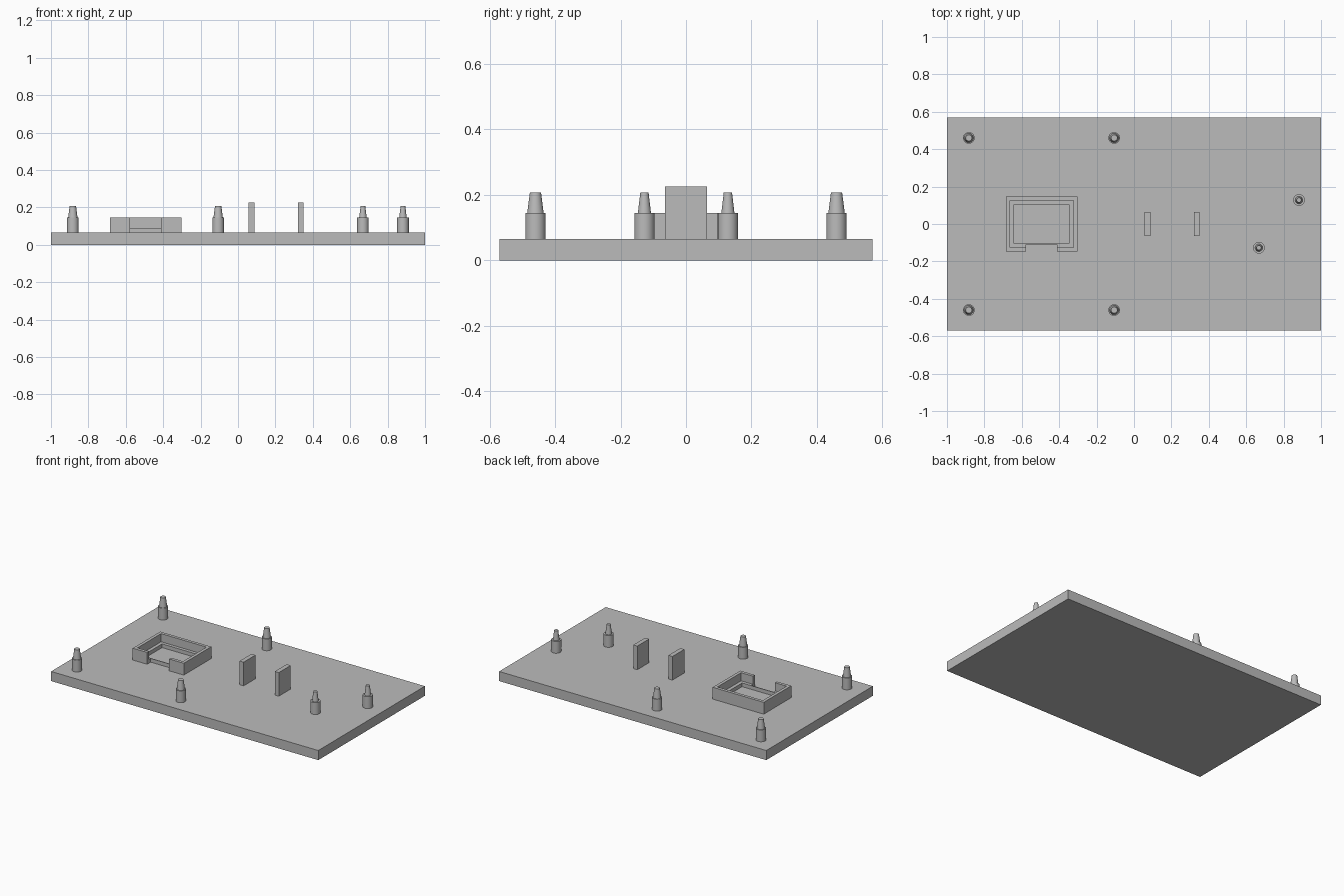
import bpy
import bmesh
from math import cos, sin, tau, radians

cube = bpy.data.objects.get("Cube")
if cube:
    bpy.data.objects.remove(cube, do_unlink=True)

# Single flat grey
grey = bpy.data.materials.new("plain_grey")
grey.use_nodes = True
COLOUR = (0.5, 0.5, 0.5, 1)
grey.diffuse_color = COLOUR
grey.node_tree.nodes["Principled BSDF"].inputs["Base Color"].default_value = COLOUR

PLATE_TOP = 0.065
RIM_TOP = 0.145


def finish(name, bm):
    bmesh.ops.recalc_face_normals(bm, faces=bm.faces)
    mesh = bpy.data.meshes.new(name)
    bm.to_mesh(mesh)
    bm.free()
    mesh.materials.append(grey)
    obj = bpy.data.objects.new(name, mesh)
    bpy.context.collection.objects.link(obj)
    return obj


def box(name, x, y, z):
    """Box from (min, max) pairs on each axis."""
    bm = bmesh.new()
    bmesh.ops.create_cube(bm, size=1)
    for v in bm.verts:
        v.co = [lo + (c + 0.5) * (hi - lo) for c, (lo, hi) in zip(v.co, (x, y, z))]
    return finish(name, bm)


def lathe(name, x, y, profile, sides=40):
    """Closed turned solid from (radius, height) points."""
    bm = bmesh.new()
    rings = [[bm.verts.new((x + r * cos(tau * i / sides), y + r * sin(tau * i / sides), z))
              for i in range(sides)] for r, z in profile]
    for low, high in zip(rings, rings[1:]):
        for i in range(sides):
            j = (i + 1) % sides
            bm.faces.new((low[i], low[j], high[j], high[i]))
    bm.faces.new(rings[0][::-1])
    bm.faces.new(rings[-1])
    obj = finish(name, bm)
    bpy.ops.object.select_all(action='DESELECT')
    obj.select_set(True)
    bpy.context.view_layer.objects.active = obj
    bpy.ops.object.shade_smooth_by_angle(angle=radians(30))
    return obj


def cut(obj, cutter):
    cutter.hide_render = True
    mod = obj.modifiers.new("cut", 'BOOLEAN')
    mod.operation = 'DIFFERENCE'
    mod.solver = 'EXACT'
    mod.object = cutter
    bpy.context.view_layer.objects.active = obj
    bpy.ops.object.modifier_apply(modifier=mod.name)
    bpy.data.objects.remove(cutter, do_unlink=True)


# Base plate
box("base_plate", (-1, 1), (-0.57, 0.57), (0, PLATE_TOP))

# Stepped pegs: four wide-tipped at the corners, two slimmer at the right end
def peg(name, x, y, shoulder, tip):
    lathe(name, x, y, [(0.031, PLATE_TOP), (0.031, RIM_TOP),
                       (shoulder, RIM_TOP), (tip, 0.208)])


for x, end in ((-0.883, "outer"), (-0.106, "inner")):
    for y, side in ((-0.46, "front"), (0.46, "back")):
        peg(f"{end}_{side}_peg", x, y, 0.025, 0.017)
peg("slim_back_peg", 0.882, 0.128, 0.02, 0.0125)
peg("slim_front_peg", 0.668, -0.127, 0.02, 0.0125)

# Pair of upright tabs
for name, x in (("first_tab", 0.072), ("second_tab", 0.335)):
    box(name, (x - 0.015, x + 0.015), (-0.0635, 0.0635), (PLATE_TOP, 0.225))

# Socket frame with an inner ledge and a front notch
LEDGE = 0.09
frame = box("socket_frame", (-0.685, -0.303), (-0.147, 0.147), (PLATE_TOP, RIM_TOP))
cut(frame, box("recess_cutter", (-0.664, -0.324), (-0.126, 0.126), (LEDGE, 0.2)))
cut(frame, box("opening_cutter", (-0.641, -0.347), (-0.104, 0.104), (0, 0.2)))
cut(frame, box("notch_cutter", (-0.577, -0.412), (-0.2, -0.109), (0, 0.2)))
